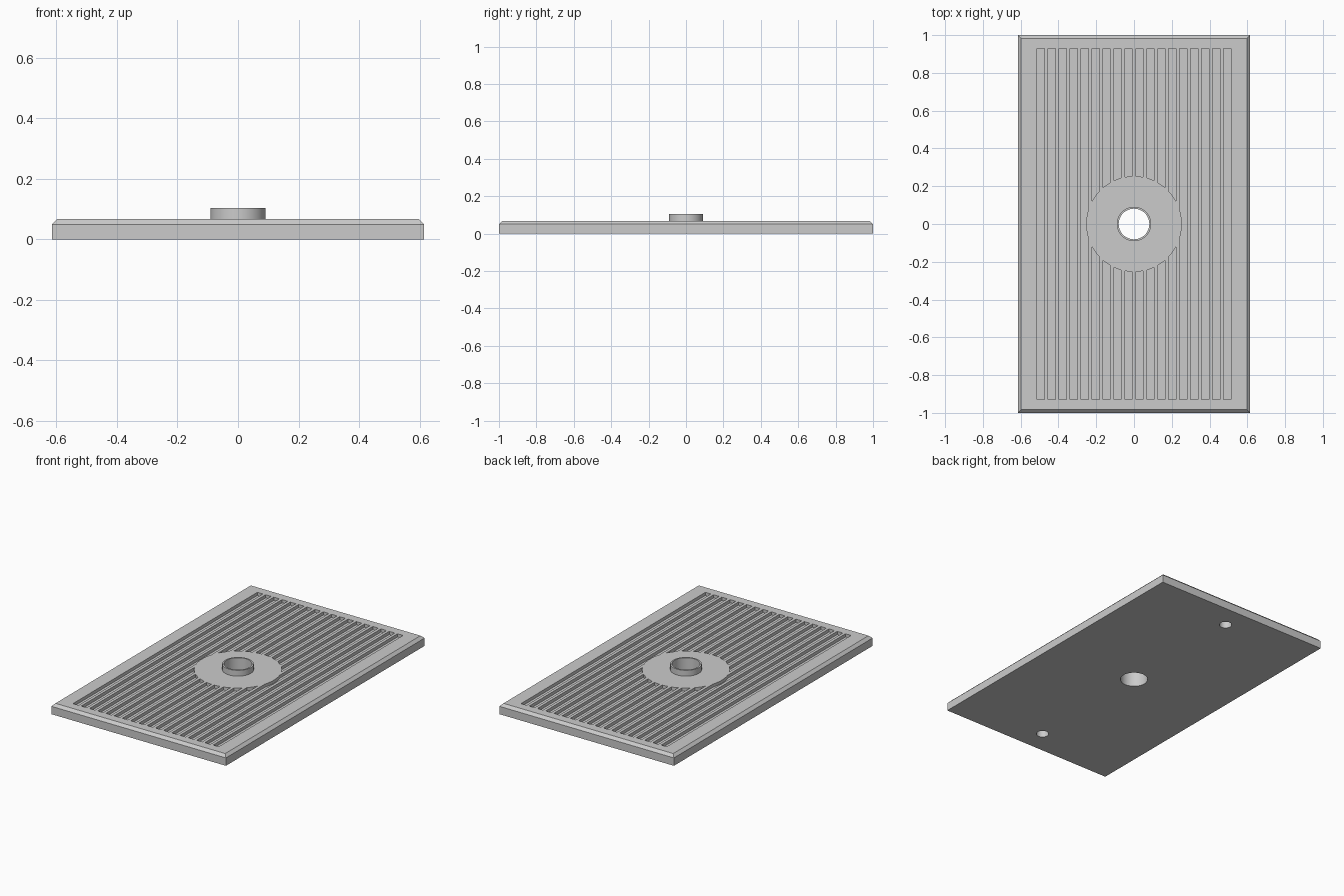
import bpy, bmesh, math
from mathutils import Matrix

if "Cube" in bpy.data.objects:
    bpy.data.objects.remove(bpy.data.objects["Cube"])

HALF_X, HALF_Y, TOP, CHAMFER = 0.615, 1.0, 0.067, 0.017
GROOVES, PITCH, GROOVE_W, GROOVE_D, GROOVE_END = 18, 0.0581, 0.039, 0.02, 0.928


def to_object(name, bm):
    bmesh.ops.recalc_face_normals(bm, faces=bm.faces)
    mesh = bpy.data.meshes.new(name)
    bm.to_mesh(mesh)
    bm.free()
    obj = bpy.data.objects.new(name, mesh)
    bpy.context.collection.objects.link(obj)
    return obj


def cylinder(bm, r, z0, z1, x=0, y=0, segments=64):
    bmesh.ops.create_cone(bm, cap_ends=True, segments=segments, radius1=r, radius2=r,
                          depth=z1 - z0, matrix=Matrix.Translation((x, y, (z0 + z1) / 2)))


def cut(target, cutter):
    mod = target.modifiers.new("cut", 'BOOLEAN')
    mod.operation, mod.solver, mod.object = 'DIFFERENCE', 'EXACT', cutter
    bpy.context.view_layer.objects.active = target
    bpy.ops.object.modifier_apply(modifier=mod.name)
    bpy.data.objects.remove(cutter, do_unlink=True)


# Plate with a chamfered upper rim
bm = bmesh.new()
loops = []
for inset, z in ((0, 0), (0, TOP - CHAMFER), (CHAMFER, TOP)):
    x, y = HALF_X - inset, HALF_Y - inset
    loops.append([bm.verts.new((sx * x, sy * y, z))
                  for sx, sy in ((-1, -1), (1, -1), (1, 1), (-1, 1))])
bm.faces.new(loops[0])
bm.faces.new(loops[-1])
for a, b in zip(loops, loops[1:]):
    for i in range(4):
        j = (i + 1) % 4
        bm.faces.new((a[i], a[j], b[j], b[i]))
plate = to_object("base_plate", bm)

# Parallel grooves, interrupted by a flat round pad
bm = bmesh.new()
height = GROOVE_D + 0.05
for i in range(GROOVES):
    x = (i - (GROOVES - 1) / 2) * PITCH
    bmesh.ops.create_cube(bm, size=1, matrix=Matrix.Translation((x, 0, TOP - GROOVE_D + height / 2))
                          @ Matrix.Diagonal((GROOVE_W, 2 * GROOVE_END, height, 1)))
grooves = to_object("groove_cutter", bm)
bm = bmesh.new()
cylinder(bm, 0.253, -0.1, 0.3, segments=96)
cut(grooves, to_object("pad_cutter", bm))
cut(plate, grooves)

# Central through hole and two blind mounting holes underneath
bm = bmesh.new()
cylinder(bm, 0.081, -0.1, 0.3)
for s in (-1, 1):
    cylinder(bm, 0.037, -0.1, 0.04, y=s * 0.85, segments=32)
cut(plate, to_object("hole_cutter", bm))

# Raised collar around the hole
bm = bmesh.new()
rings = []
for r, z in ((0.081, TOP), (0.091, TOP), (0.091, 0.104), (0.081, 0.104)):
    rings.append([bm.verts.new((r * math.cos(t), r * math.sin(t), z))
                  for t in (2 * math.pi * k / 64 for k in range(64))])
for n in range(4):
    a, b = rings[n], rings[(n + 1) % 4]
    for i in range(64):
        j = (i + 1) % 64
        bm.faces.new((a[i], a[j], b[j], b[i]))
collar = to_object("hole_collar", bm)

# Smooth round walls while keeping edges sharp
bpy.ops.object.select_all(action='DESELECT')
for obj in (plate, collar):
    obj.select_set(True)
bpy.context.view_layer.objects.active = plate
bpy.ops.object.shade_smooth_by_angle(angle=math.radians(30))
